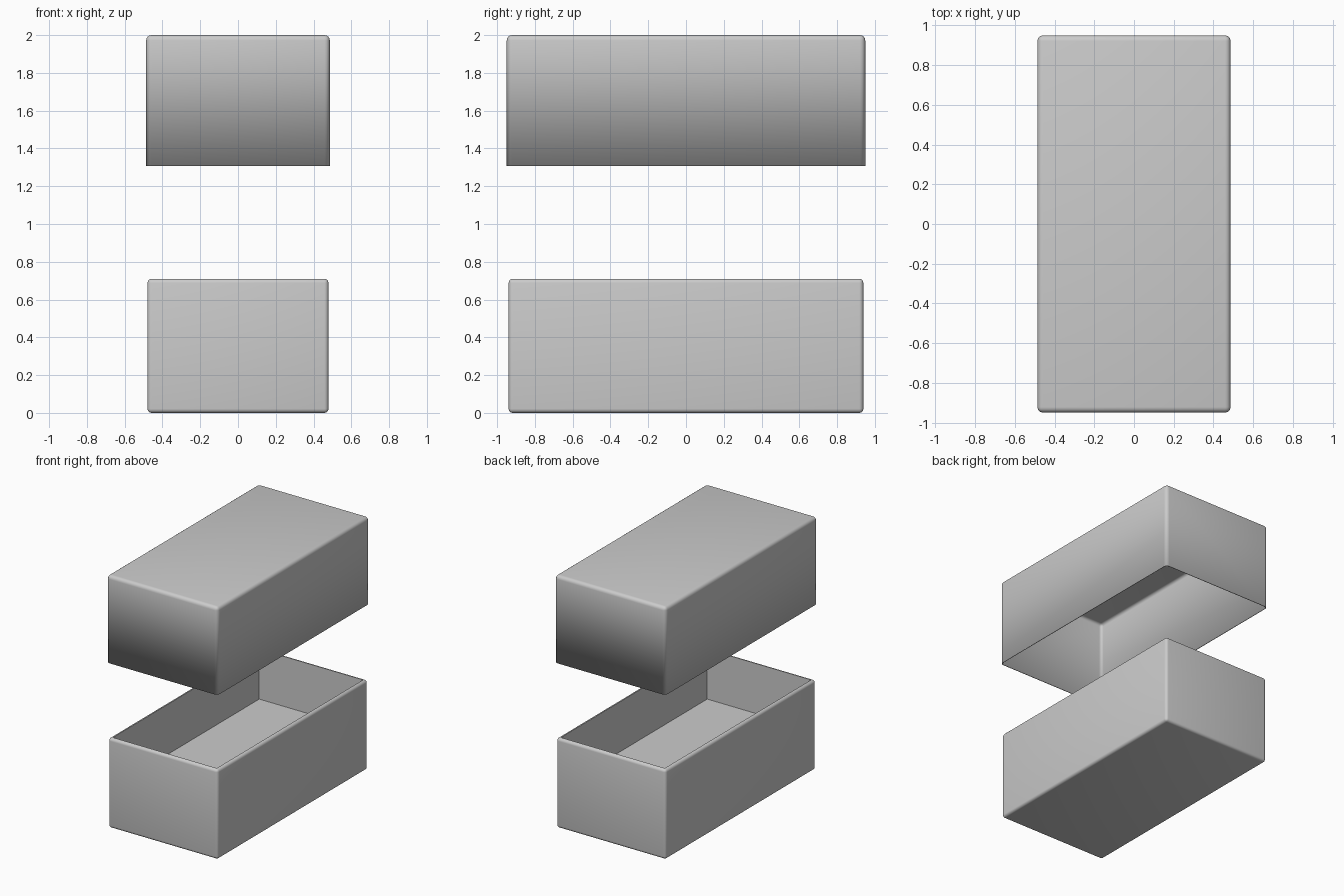
import bpy, bmesh
from math import radians

if "Cube" in bpy.data.objects:
    bpy.data.objects.remove(bpy.data.objects["Cube"])


def rounded_block(bm, half_x, half_y, z0, z1, radius, open_bottom=False):
    """Box with rounded edges; returns its flat top face."""
    bmesh.ops.create_cube(bm, size=1)
    for v in bm.verts:
        v.co.x *= 2 * half_x
        v.co.y *= 2 * half_y
        v.co.z = z1 if v.co.z > 0 else z0
    if open_bottom:
        bottom = [f for f in bm.faces if f.normal.z < -0.9]
        bmesh.ops.delete(bm, geom=bottom, context='FACES_ONLY')
    edges = [e for e in bm.edges if not e.is_boundary]
    bmesh.ops.bevel(bm, geom=edges, offset=radius, offset_type='OFFSET',
                    segments=4, profile=0.5, affect='EDGES', clamp_overlap=True)
    bm.normal_update()
    return max((f for f in bm.faces if f.normal.z > 0.99), key=lambda f: f.calc_area())


def finish(bm, name):
    bmesh.ops.recalc_face_normals(bm, faces=bm.faces)
    mesh = bpy.data.meshes.new(name)
    bm.to_mesh(mesh)
    bm.free()
    obj = bpy.data.objects.new(name, mesh)
    bpy.context.collection.objects.link(obj)
    bpy.ops.object.select_all(action='DESELECT')
    obj.select_set(True)
    bpy.context.view_layer.objects.active = obj
    bpy.ops.object.shade_smooth_by_angle(angle=radians(35))
    return obj


# Tray: rounded block with a sharp-cornered recess sunk from its top
bm = bmesh.new()
top = rounded_block(bm, 0.479, 0.939, 0.0, 0.71, 0.022)
bmesh.ops.inset_region(bm, faces=[top], thickness=0.004)
recess = bmesh.ops.extrude_face_region(bm, geom=[top])
bmesh.ops.delete(bm, geom=[top], context='FACES_ONLY')
for v in recess["geom"]:
    if isinstance(v, bmesh.types.BMVert):
        v.co.z = 0.315
finish(bm, "box_tray")

# Lid: thin hollow shell floating above, open at the bottom
bm = bmesh.new()
rounded_block(bm, 0.486, 0.949, 1.308, 2.0, 0.028, open_bottom=True)
lid = finish(bm, "box_lid")
shell = lid.modifiers.new("thin_wall", 'SOLIDIFY')
shell.thickness = 0.006
shell.offset = -1
